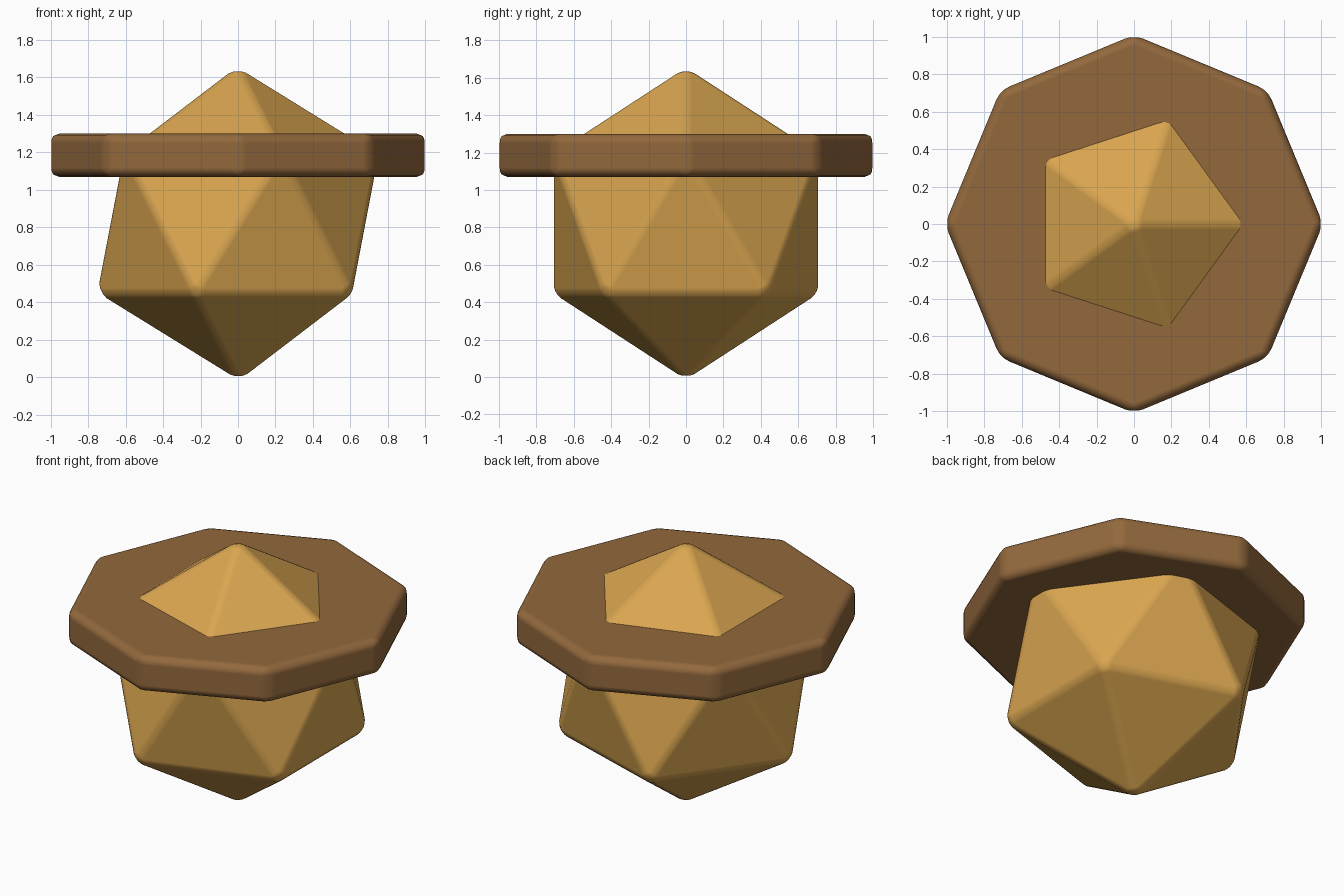
import bpy
import bmesh
from mathutils import Matrix

cube = bpy.data.objects.get("Cube")
if cube:
    bpy.data.objects.remove(cube, do_unlink=True)


def make_material(name, rgb):
    mat = bpy.data.materials.new(name)
    mat.use_nodes = True
    color = (*rgb, 1.0)
    mat.diffuse_color = color
    mat.node_tree.nodes["Principled BSDF"].inputs["Base Color"].default_value = color
    return mat


def make_part(name, bm, mat, bevel):
    """Turn a bmesh into a smooth-shaded object with softened edges."""
    mesh = bpy.data.meshes.new(name)
    for face in bm.faces:
        face.smooth = True
    bm.to_mesh(mesh)
    bm.free()
    mesh.materials.append(mat)
    obj = bpy.data.objects.new(name, mesh)
    bpy.context.collection.objects.link(obj)
    mod = obj.modifiers.new("Soft edges", 'BEVEL')
    mod.width = bevel
    mod.segments = 3
    mod.limit_method = 'ANGLE'
    mod.harden_normals = True
    return obj


gold = make_material("ochre gold", (0.70, 0.38, 0.08))
brown = make_material("wood brown", (0.29, 0.14, 0.046))

# Twenty-sided body standing on its tip
bm = bmesh.new()
bmesh.ops.create_icosphere(bm, subdivisions=1, radius=0.84,
                           matrix=Matrix.Translation((0, 0, 0.82)))
make_part("faceted_body", bm, gold, 0.032)

# Eight-sided collar around the upper part, corners on the axes
bm = bmesh.new()
bmesh.ops.create_cone(bm, cap_ends=True, segments=8, radius1=1.009, radius2=1.009,
                      depth=0.23, matrix=Matrix.Translation((0, 0, 1.185)))
make_part("octagonal_collar", bm, brown, 0.05)
